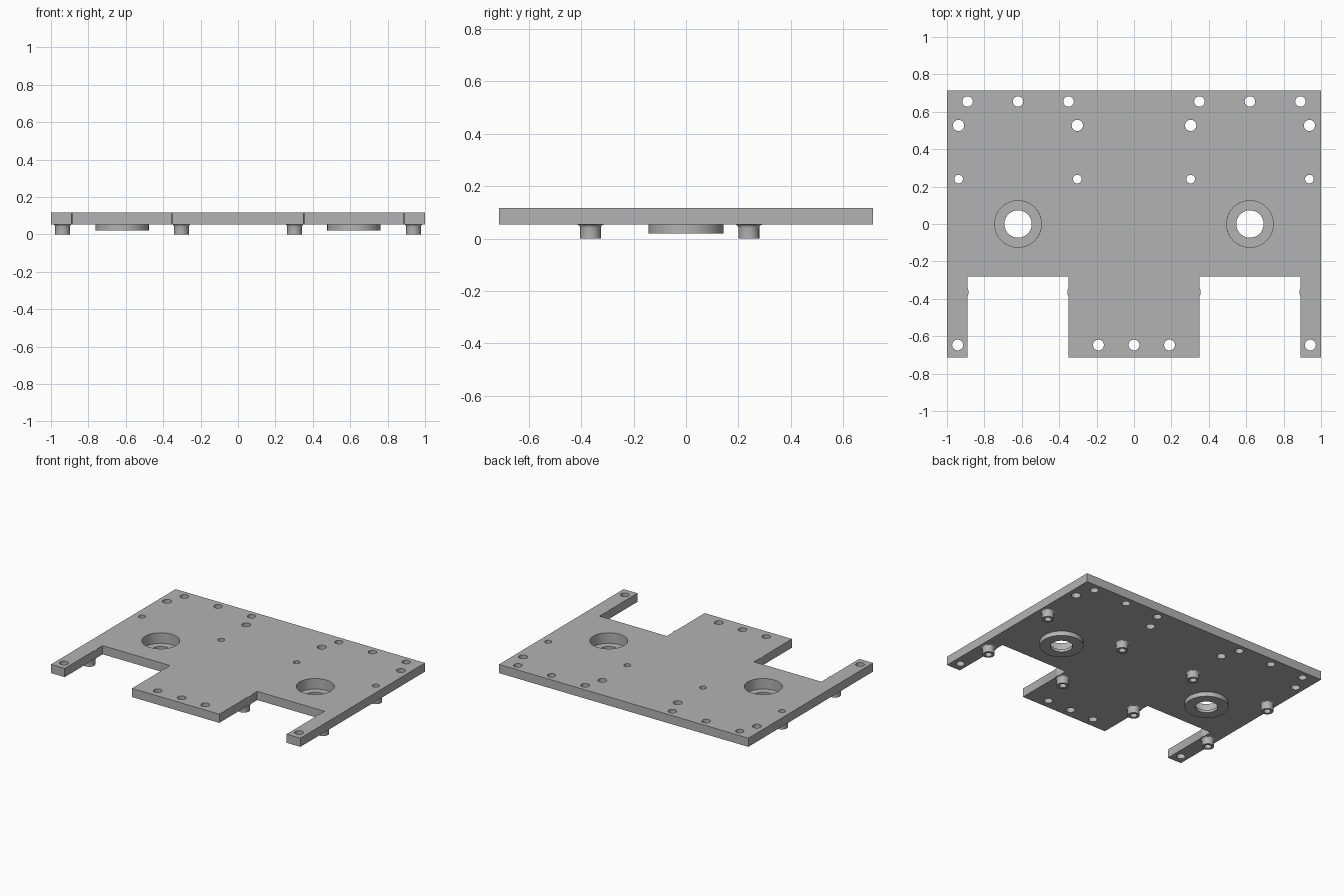
import bpy
import bmesh
from math import acos, cos, sin, radians

cube = bpy.data.objects.get("Cube")
if cube:
    bpy.data.objects.remove(cube, do_unlink=True)

Z0, Z1 = 0.053, 0.116          # plate underside and top
HALF_Y = 0.714
BOSS_X, BOSS_Y = (0.303, 0.938), (-0.365, 0.24)
BOSS_HOLE, PAD_R = 0.023, 0.053
BORE_X, BORE_R = 0.62, 0.125

grey = bpy.data.materials.new("plain grey")
grey.use_nodes = True
GREY = (0.45, 0.45, 0.45, 1)
grey.diffuse_color = GREY
grey.node_tree.nodes["Principled BSDF"].inputs["Base Color"].default_value = GREY


def make(name, bm):
    bmesh.ops.recalc_face_normals(bm, faces=bm.faces)
    mesh = bpy.data.meshes.new(name)
    bm.to_mesh(mesh)
    bm.free()
    mesh.materials.append(grey)
    obj = bpy.data.objects.new(name, mesh)
    bpy.context.collection.objects.link(obj)
    return obj


def smooth(obj):
    bpy.ops.object.select_all(action="DESELECT")
    obj.select_set(True)
    bpy.context.view_layer.objects.active = obj
    bpy.ops.object.shade_smooth_by_angle(angle=radians(30))


def add_lathe(bm, profile, x, y, n=40):
    """Spin a closed (radius, z) profile around a vertical axis."""
    rings = []
    for i in range(n):
        a = radians(360 * i / n)
        rings.append([bm.verts.new((x + r * cos(a), y + r * sin(a), z)) for r, z in profile])
    m = len(profile)
    for i in range(n):
        a, b = rings[i], rings[(i + 1) % n]
        for j in range(m):
            k = (j + 1) % m
            bm.faces.new((a[j], b[j], b[k], a[k]))


def add_cylinder(bm, x, y, r, z0, z1, n=40):
    loop = [(x + r * cos(radians(360 * i / n)), y + r * sin(radians(360 * i / n))) for i in range(n)]
    add_prism(bm, loop, z0, z1)


def add_prism(bm, loop, z0, z1):
    low = [bm.verts.new((x, y, z0)) for x, y in loop]
    high = [bm.verts.new((x, y, z1)) for x, y in loop]
    bm.faces.new(low[::-1])
    bm.faces.new(high)
    for i in range(len(loop)):
        j = (i + 1) % len(loop)
        bm.faces.new((low[i], low[j], high[j], high[i]))


def bulge(cx, edge, upward):
    """Round swelling where a boss pad breaks through a slot wall."""
    side = 1 if edge > cx else -1
    half = acos(abs(edge - cx) / PAD_R)
    steps = [half * (i / 4 - 1) for i in range(9)]
    if not upward:
        steps.reverse()
    return [(cx + side * PAD_R * cos(a), BOSS_Y[0] + PAD_R * sin(a)) for a in steps]


# Plate outline: right half, then mirrored
half = [(0.35, -HALF_Y)] + bulge(BOSS_X[0], 0.35, True)
half += [(0.35, -0.28), (0.89, -0.28)] + bulge(BOSS_X[1], 0.89, False)
half += [(0.89, -HALF_Y), (1, -HALF_Y), (1, HALF_Y)]
outline = half + [(-x, y) for x, y in reversed(half)]
bm = bmesh.new()
add_prism(bm, outline, Z0, Z1)
plate = make("plate", bm)

# Holes: (x, y, radius, top of the cut)
THROUGH = 0.2
holes = [(0, -0.647, 0.029, THROUGH)]
for s in (-1, 1):
    holes += [(s * x, 0.655, 0.028, THROUGH) for x in (0.35, 0.62, 0.89)]
    holes += [(s * x, -0.647, 0.029, THROUGH) for x in (0.19, 0.943)]
    holes += [(s * x, 0.527, 0.03, THROUGH) for x in BOSS_X]
    holes += [(s * x, BOSS_Y[1], BOSS_HOLE, THROUGH) for x in BOSS_X]
    holes += [(s * x, BOSS_Y[0], BOSS_HOLE, 0.09) for x in BOSS_X]
    holes.append((s * BORE_X, 0, BORE_R, THROUGH))
bm = bmesh.new()
for x, y, r, top in holes:
    add_cylinder(bm, x, y, r, -0.1, top)
cutter = make("hole_cutter", bm)
cutter.hide_render = True

mod = plate.modifiers.new("holes", "BOOLEAN")
mod.operation = "DIFFERENCE"
mod.solver = "EXACT"
mod.object = cutter
bpy.context.view_layer.objects.active = plate
bpy.ops.object.modifier_apply(modifier=mod.name)
bpy.data.objects.remove(cutter, do_unlink=True)
smooth(plate)

# Stepped collars under the two large bores
collar = [(0.073, 0.02), (0.143, 0.02), (0.143, Z0), (BORE_R, Z0), (BORE_R, 0.04), (0.073, 0.04)]
for s, side in ((1, "left"), (-1, "right")):
    bm = bmesh.new()
    add_lathe(bm, collar, s * BORE_X, 0, 48)
    smooth(make(side + "_bore_collar", bm))

# Hollow standoff bosses with a filleted root
boss = [(BOSS_HOLE, 0), (0.04, 0)]
boss += [(0.051 - 0.011 * cos(radians(a)), 0.042 + 0.011 * sin(radians(a))) for a in (0, 30, 60, 90)]
boss.append((BOSS_HOLE, Z0))
for s, side in ((1, "left"), (-1, "right")):
    for x, place in zip(BOSS_X, ("inner", "outer")):
        for y, end in zip(BOSS_Y, ("front", "back")):
            bm = bmesh.new()
            add_lathe(bm, boss, s * x, y)
            smooth(make(f"{end}_{side}_{place}_boss", bm))
